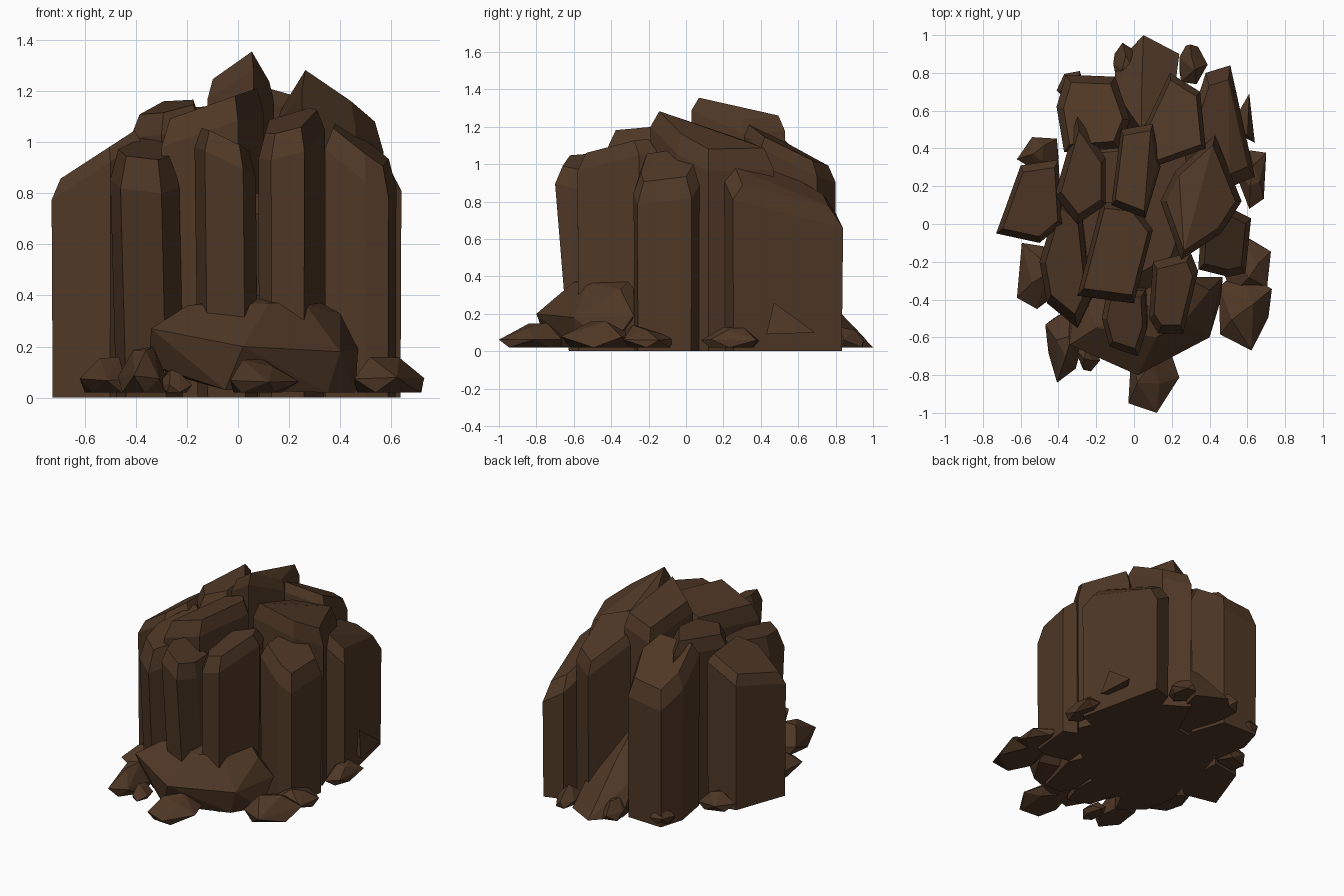
import bpy, bmesh, math, random
from mathutils import Vector

random.seed(11)
brown = bpy.data.materials.new("earth_brown")
brown.diffuse_color = (0.078, 0.039, 0.019, 1)


def hull(name, points):
    """Flat-faced convex stone around the given points."""
    bm = bmesh.new()
    for p in points:
        bm.verts.new(p)
    res = bmesh.ops.convex_hull(bm, input=bm.verts[:])
    loose = {g for g in res["geom_interior"] + res["geom_unused"]
             if isinstance(g, bmesh.types.BMVert)}
    bmesh.ops.delete(bm, geom=list(loose), context='VERTS')
    bmesh.ops.dissolve_limit(bm, angle_limit=math.radians(4),
                             verts=bm.verts[:], edges=bm.edges[:])
    bmesh.ops.recalc_face_normals(bm, faces=bm.faces[:])
    me = bpy.data.meshes.new(name)
    bm.to_mesh(me)
    bm.free()
    me.materials.append(brown)
    ob = bpy.data.objects.new(name, me)
    bpy.context.collection.objects.link(ob)


def column(name, foot, z, gx, gy, drop, inset=0.78, lean=(0, 0)):
    """Upright prism with a tilted top (slopes gx, gy) and a chamfered rim.
    A third number on a foot point raises or lowers that corner of the top."""
    cx = sum(p[0] for p in foot) / len(foot)
    cy = sum(p[1] for p in foot) / len(foot)
    pts = []
    for x, y, *extra in foot:
        dx, dy = x - cx, y - cy
        e = extra[0] if extra else 0
        pts.append((cx + dx * 0.98 + lean[0], cy + dy * 0.98 + lean[1], 0))
        pts.append((x, y, z + gx * dx + gy * dy - drop + e))
        pts.append((cx + dx * inset, cy + dy * inset, z + inset * (gx * dx + gy * dy) + e))
    hull(name, pts)


def rock(name, x0, x1, y0, y1, z1):
    """Small flat-bottomed angular stone filling the given bounds."""
    pts = []
    turn = random.uniform(0, 6.28)
    for z, r, n in ((0.0, 0.8, 5), (0.4, 1.0, 5), (1.0, 0.4, 3)):
        turn += 0.6
        for i in range(n):
            a = turn + (i + random.uniform(-0.25, 0.25)) * math.tau / n
            s = r * random.uniform(0.8, 1.1)
            pts.append((s * math.cos(a), s * math.sin(a),
                        z * random.uniform(0.75, 1.0)))
    lo = [min(p[k] for p in pts) for k in range(3)]
    hi = [max(p[k] for p in pts) for k in range(3)]
    box = ((x0, x1), (y0, y1), (0.02, z1))
    hull(name, [[b[0] + (p[k] - lo[k]) / (hi[k] - lo[k]) * (b[1] - b[0])
                 for k, b in enumerate(box)] for p in pts])


# Inner mass closing the gaps between columns
column("core", [(-0.32, -0.25), (0.0, -0.38), (0.25, -0.25), (0.4, 0.2),
                (0.33, 0.5), (0.0, 0.48), (-0.28, 0.45), (-0.36, 0.1)], 0.8, 0, 0, 0.08)

# Tall central columns
column("centre_column", [(-0.12, 0.1, -0.03), (0.06, 0.03), (0.14, 0.3, -0.08), (0.1, 0.53, 0.01),
                         (-0.07, 0.5, -0.02)], 1.28, 0.4, -0.28, 0.08, 0.85)
column("centre_right_column", [(0.14, 0.12, -0.15), (0.25, -0.19), (0.46, -0.05), (0.57, 0.12),
                               (0.43, 0.47), (0.22, 0.28, -0.07)], 1.185, -0.55, -0.2, 0.1, 0.85)
column("centre_front_column", [(-0.3, -0.38), (0.0, -0.42), (0.1, -0.03), (0.0, 0.1), (-0.17, 0.12)],
       1.16, 0.35, 0, 0.1, 0.85)
column("centre_left_column", [(-0.42, 0.15), (-0.3, 0.57), (-0.15, 0.35), (-0.15, 0.1), (-0.3, 0.0)],
       1.14, 0.2, 0.1, 0.08)

# Front columns
column("front_left_column", [(-0.5, -0.2), (-0.46, -0.42), (-0.3, -0.55), (-0.23, -0.4),
                             (-0.28, 0.08), (-0.39, 0.17)], 0.97, 0, 0.15, 0.12, lean=(0.02, 0.02))
column("front_middle_column", [(-0.17, -0.5), (-0.13, -0.65), (0.02, -0.7), (0.07, -0.55),
                               (0.06, -0.35), (-0.14, -0.35)], 1.01, -0.5, -0.05, 0.09, lean=(0.01, 0.07))
column("front_right_column", [(0.08, -0.5), (0.13, -0.58), (0.26, -0.58), (0.34, -0.25),
                              (0.3, -0.15), (0.1, -0.2)], 1.08, 0.25, 0.2, 0.09)

# Side columns
column("left_column", [(-0.73, -0.05), (-0.6, 0.31), (-0.4, 0.34), (-0.38, 0.0), (-0.5, -0.1)],
       0.97, 0.65, 0, 0.06, 0.83)
column("right_column", [(0.34, -0.24), (0.5, -0.28), (0.59, -0.26), (0.62, 0.03),
                        (0.52, 0.08), (0.36, 0.05)], 0.99, -0.75, 0.2, 0.1)

# Back columns
column("back_left_column", [(-0.41, 0.62), (-0.36, 0.79), (-0.1, 0.78), (-0.02, 0.55),
                            (-0.08, 0.4), (-0.37, 0.38)], 1.04, 0.1, -0.6, 0.1, 0.8)
column("back_inner_column", [(0.05, 0.5), (0.19, 0.8), (0.35, 0.7), (0.38, 0.4), (0.1, 0.3)],
       1.1, -0.1, -0.5, 0.07, 0.85)
column("back_right_column", [(0.3, 0.55), (0.38, 0.8), (0.51, 0.84), (0.64, 0.25, -0.03),
                             (0.52, 0.2), (0.4, 0.3)], 0.91, -0.5, -0.42, 0.08)

# Broad slab leaning on the front
hull("front_boulder", [(-0.35, -0.55, 0.13), (-0.34, -0.64, 0.27), (-0.2, -0.55, 0.36),
                       (0.12, -0.6, 0.37), (0.15, -0.4, 0.41), (0.27, -0.28, 0.4),
                       (0.26, -0.52, 0.37), (0.4, -0.35, 0.33), (0.47, -0.28, 0.19),
                       (0.46, -0.4, 0.02), (0.4, -0.6, 0.18), (0.02, -0.8, 0.2),
                       (-0.05, -0.74, 0.03), (0.35, -0.58, 0.02), (-0.3, -0.3, 0.1)])
# Wedge filling the gap at the back
hull("back_wedge", [(0.05, 1.0, 0.02), (-0.1, 0.84, 0.02), (0.24, 0.9, 0.02), (0.08, 0.84, 0.16),
                    (-0.1, 0.7, 0.25), (0.04, 0.7, 0.34), (0.22, 0.75, 0.2), (0.04, 0.5, 0.5),
                    (-0.05, 0.5, 0.02), (0.15, 0.5, 0.02)])
# Thin shard beside the right back column
hull("right_shard", [(0.6, 0.47, 0.26), (0.61, 0.69, 0.1), (0.64, 0.43, 0.09),
                     (0.5, 0.5, 0.1), (0.62, 0.55, 0.13)])

# Loose stones around the foot
for name, *box in [
    ("front_left_stone", -0.47, -0.28, -0.84, -0.45, 0.2),
    ("front_left_pebble", -0.31, -0.18, -0.78, -0.6, 0.11),
    ("front_stone", -0.03, 0.24, -1.0, -0.65, 0.15),
    ("front_right_stone", 0.45, 0.73, -0.67, -0.25, 0.16),
    ("right_stone", 0.46, 0.725, -0.37, -0.05, 0.14),
    ("right_back_stone", 0.54, 0.7, 0.08, 0.39, 0.13),
    ("left_stone", -0.62, -0.4, -0.45, -0.1, 0.16),
    ("left_back_stone", -0.62, -0.4, 0.28, 0.46, 0.14),
    ("back_left_stone", -0.41, -0.25, 0.65, 0.81, 0.12),
    ("back_stone", -0.11, 0.04, 0.74, 0.96, 0.14),
    ("back_right_stone", 0.24, 0.39, 0.74, 0.95, 0.13),
]:
    rock(name, *box)
